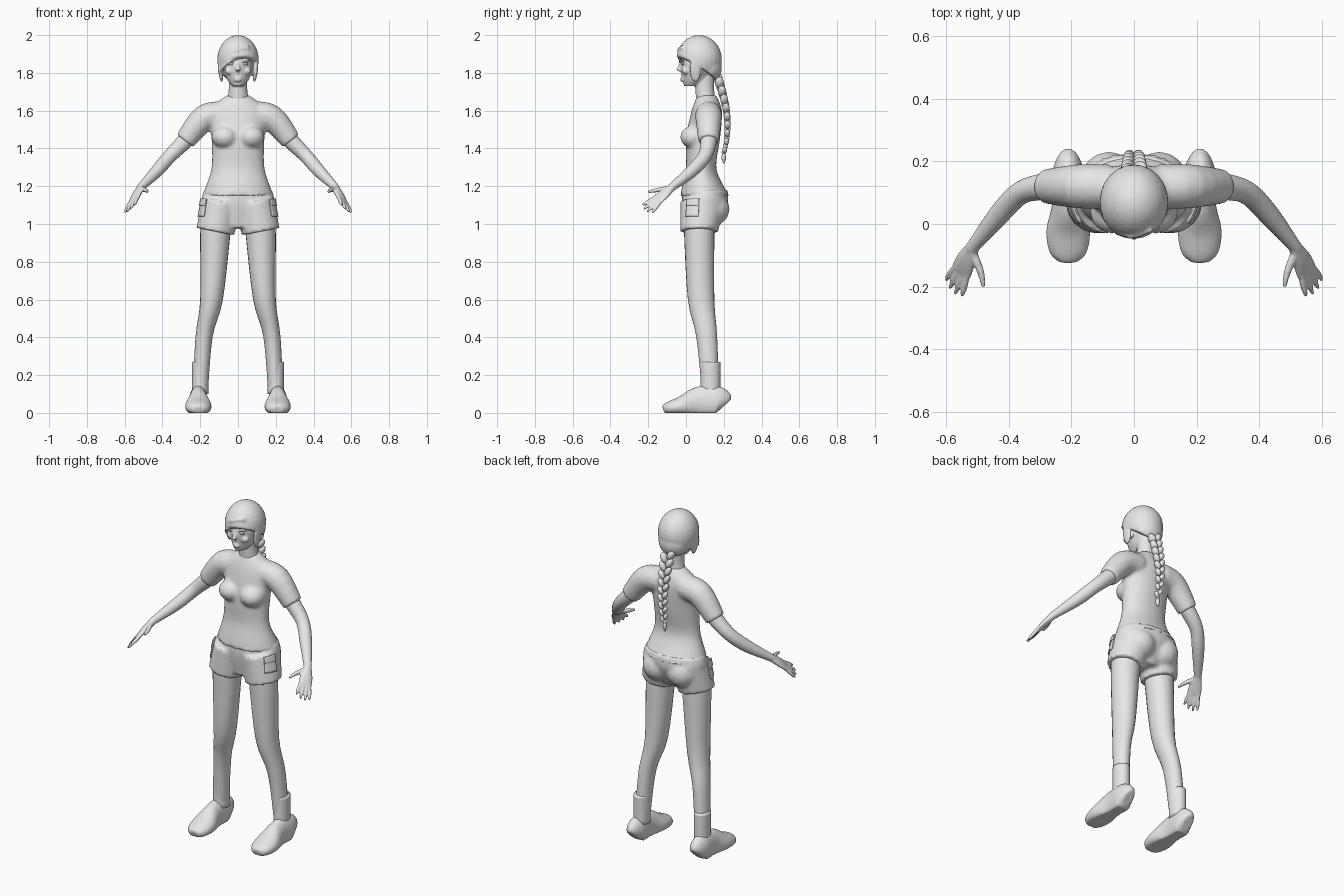
import bpy, bmesh, math
from mathutils import Vector, Matrix

if "Cube" in bpy.data.objects:
    bpy.data.objects.remove(bpy.data.objects["Cube"], do_unlink=True)

tone = (0.8, 0.8, 0.8, 1)
grey = bpy.data.materials.new("plain_grey")
grey.use_nodes = True
grey.diffuse_color = tone
grey.node_tree.nodes["Principled BSDF"].inputs["Base Color"].default_value = tone


def finish(bm, name, voxel=None):
    """Turn a bmesh into a smooth object, optionally fusing its pieces into one skin."""
    bmesh.ops.recalc_face_normals(bm, faces=bm.faces)
    for face in bm.faces:
        face.smooth = True
    mesh = bpy.data.meshes.new(name)
    bm.to_mesh(mesh)
    bm.free()
    mesh.materials.append(grey)
    ob = bpy.data.objects.new(name, mesh)
    bpy.context.collection.objects.link(ob)
    if voxel:
        fuse = ob.modifiers.new("fuse", 'REMESH')
        fuse.mode = 'VOXEL'
        fuse.voxel_size = voxel
        fuse.use_smooth_shade = True
        soften = ob.modifiers.new("soften", 'SMOOTH')
        soften.iterations = 4
    return ob


def mirror(bm):
    """Copy everything built so far to the other side."""
    everything = bm.verts[:] + bm.edges[:] + bm.faces[:]
    copy = bmesh.ops.duplicate(bm, geom=everything)["geom"]
    for item in copy:
        if isinstance(item, bmesh.types.BMVert):
            item.co.x = -item.co.x


def level(z, y, wide, deep, x=0):
    """A level cross-section."""
    return (x, y, z, wide, deep)


def around(point, radius, flat=1):
    """A cross-section square to its path."""
    return (*point, radius, radius * flat)


def blend(rows, steps=4):
    """Smooth curve through the cross-sections."""
    padded = [rows[0], *rows, rows[-1]]
    for four in zip(padded, padded[1:], padded[2:], padded[3:]):
        for k in range(steps):
            t = k / steps
            yield [b + t * (c - a + t * (2 * a - 5 * b + 4 * c - d + t * (3 * (b - c) + d - a))) / 2
                   if t else b for a, b, c, d in zip(*four)]
    yield rows[-1]


def loft(bm, rows, across=None, slant=0, sides=24):
    """Skin the cross-sections: level ones, or turned along the path if across is given."""
    rows = list(blend(rows))
    points = [Vector(row[:3]) for row in rows]
    last = len(rows) - 1
    rings = []
    for i, (point, row) in enumerate(zip(points, rows)):
        u, v = Vector((1, 0, slant)), Vector((0, 1, 0))
        if across:
            ahead = (points[min(i + 1, last)] - points[max(i - 1, 0)]).normalized()
            v = ahead.cross(across).normalized()
            u = v.cross(ahead)
        angles = [math.tau * k / sides for k in range(sides)]
        rings.append([bm.verts.new(point + u * row[3] * math.cos(a) + v * row[4] * math.sin(a))
                      for a in angles])
    for lower, upper in zip(rings, rings[1:]):
        for k in range(sides):
            bm.faces.new((lower[k - 1], lower[k], upper[k], upper[k - 1]))
    bm.faces.new(rings[0])
    bm.faces.new(rings[-1])


def ball(bm, centre, radii, tilt=0):
    matrix = (Matrix.Translation(centre) @ Matrix.Rotation(tilt, 4, 'Y')
              @ Matrix.Diagonal((*radii, 1)))
    bmesh.ops.create_uvsphere(bm, u_segments=24, v_segments=16, radius=1, matrix=matrix)


# Landmarks of the left arm
shoulder = Vector((.18, .12, 1.56))
cuff = Vector((.28, .12, 1.44))
elbow = Vector((.36, .1, 1.36))
forearm = Vector((.43, .03, 1.28))
wrist = Vector((.52, -.08, 1.19))
knuckles = Vector((.55, -.15, 1.13))

# Shirt: sleeves, bust and torso fused together
bm = bmesh.new()
collarbone = Vector((.08, .12, 1.58))
loft(bm, [around(collarbone, .07), around(shoulder, .07), around(cuff, .055)], across=Vector((0, 1, 0)))
ball(bm, (.07, .04, 1.46), (.07, .07, .06))
mirror(bm)
loft(bm, [level(1.15, .1, .19, .13), level(1.2, .09, .17, .11), level(1.3, .08, .14, .08),
          level(1.45, .09, .14, .09), level(1.6, .11, .15, .08), level(1.68, .11, .06, .05)], sides=32)
finish(bm, "shirt", voxel=.01)

# Shorts: seat, slanted leg openings and hips
bm = bmesh.new()
ball(bm, (.08, .14, 1.08), (.09, .09, .09))
loft(bm, [level(1.12, .09, .1, .12, x=.09), level(.96, .07, .1, .1, x=.12)], slant=.2)
mirror(bm)
loft(bm, [level(1.18, .1, .18, .12), level(1.1, .1, .19, .12), level(.98, .08, .1, .08)], sides=32)
shorts = finish(bm, "shorts", voxel=.01)

# Hip pockets with flaps, hugging the shorts
for name, height, half_height, lift in (("pockets", 1.09, .05, .004), ("pocket_flaps", 1.12, .02, .008)):
    bm = bmesh.new()
    matrix = (Matrix.Translation((.2, .03, height)) @ Matrix.Rotation(math.radians(65), 4, 'Z')
              @ Matrix.Rotation(math.pi / 2, 4, 'X') @ Matrix.Diagonal((.04, half_height, 1, 1)))
    bmesh.ops.create_grid(bm, x_segments=8, y_segments=8, size=1, matrix=matrix)
    mirror(bm)
    pockets = finish(bm, name)
    hug = pockets.modifiers.new("hug", 'SHRINKWRAP')
    hug.target = shorts
    hug.offset = lift
    hug.wrap_mode = 'OUTSIDE_SURFACE'
    thickness = pockets.modifiers.new("thickness", 'SOLIDIFY')
    thickness.thickness = .006
    thickness.offset = 0

# Legs
bm = bmesh.new()
loft(bm, [level(1.05, .07, .08, .08, x=.11), level(.95, .07, .08, .08, x=.12),
          level(.6, .08, .06, .07, x=.14), level(.4, .11, .045, .055, x=.18),
          level(.1, .13, .04, .045, x=.2)])
mirror(bm)
finish(bm, "legs")

# Socks
bm = bmesh.new()
loft(bm, [level(z, .13, .043, .052, x=.2) for z in (.1, .2, .27)])
mirror(bm)
finish(bm, "socks")

# Shoes: arched sections from heel to toe, flattened on the ground
bm = bmesh.new()
loft(bm, [(.21, y, height * .4, wide, height * .6) for y, height, wide in (
    (.2, .09, .03), (.17, .14, .05), (.07, .14, .05), (-.02, .09, .07), (-.09, .06, .06), (-.12, .04, .03))],
    across=Vector((1, 0, 0)))
for v in bm.verts:
    v.co.z = max(v.co.z, 0)
mirror(bm)
finish(bm, "shoes", voxel=.007)

# Arms with palm, fingers and thumb
bm = bmesh.new()
first_root, last_root = Vector((.53, -.17, 1.14)), Vector((.57, -.13, 1.12))
first_tip, last_tip = Vector((.55, -.23, 1.1)), Vector((.6, -.18, 1.06))
spread = (last_root - first_root).normalized()
loft(bm, [around(shoulder.lerp(cuff, .6), .04), around(cuff, .043), around(elbow, .037),
          around(forearm, .034), around(wrist, .02)], across=spread)
loft(bm, [around(wrist.lerp(forearm, .1), .02), around(wrist.lerp(knuckles, .5), .035, flat=.5),
          around(knuckles, .04, flat=.3)], across=spread)
for i in range(4):
    root = first_root.lerp(last_root, i / 3)
    tip = first_tip.lerp(last_tip, i / 3)
    tip += (tip - root) * math.sin(math.pi * i / 3) * .2
    loft(bm, [around(knuckles.lerp(root, .8), .011), around(root.lerp(tip, .6), .01), around(tip, .006)],
         across=spread, sides=12)
thumb_joint, thumb_tip = Vector((.49, -.15, 1.18)), Vector((.48, -.2, 1.17))
loft(bm, [around(wrist, .015), around(thumb_joint, .012), around(thumb_tip, .007)], across=spread, sides=12)
mirror(bm)
finish(bm, "arms", voxel=.005)

# Head: brows, cheeks and ears, then skull, neck and features
bm = bmesh.new()
ball(bm, (.04, -.015, 1.87), (.03, .01, .006), tilt=.1)
ball(bm, (.045, 0, 1.81), (.025, .02, .02))
ball(bm, (.08, .07, 1.81), (.01, .02, .03))
mirror(bm)
loft(bm, [level(1.73, .03, .03, .04), level(1.77, .05, .06, .07), level(1.85, .07, .085, .1),
          level(1.95, .07, .07, .08)])
loft(bm, [level(1.6, .11, .07, .05), level(1.7, .1, .05, .05), level(1.8, .1, .05, .05)])
bridge, nose_tip = Vector((0, -.02, 1.86)), Vector((0, -.04, 1.81))
loft(bm, [around(bridge, .008), around(nose_tip, .013)], across=Vector((1, 0, 0)), sides=12)
for lip_height in (1.76, 1.772):
    ball(bm, (0, -.02, lip_height), (.02, .01, .006))
ball(bm, (0, 0, 1.74), (.02, .01, .01))
finish(bm, "head", voxel=.005)

# Eyes with upper lids
bm = bmesh.new()
ball(bm, (.036, -.015, 1.847), (.016, .01, .007))
ball(bm, (.036, -.02, 1.855), (.02, .01, .003), tilt=.1)
mirror(bm)
finish(bm, "eyes")

# Hair: cap cut along a slanted hairline, side locks and swept fringe
bm = bmesh.new()
ball(bm, (0, .07, 1.87), (.11, .12, .13))
ball(bm, (0, .11, 1.83), (.09, .08, .09))
bmesh.ops.bisect_plane(bm, geom=bm.verts[:] + bm.edges[:] + bm.faces[:], plane_co=(0, -.04, 1.88),
                       plane_no=(-.2, .6, 1), clear_inner=True)
bmesh.ops.holes_fill(bm, edges=[edge for edge in bm.edges if edge.is_boundary])
for side in (1, -1):
    ball(bm, (side * .093, .05, 1.82), (.013, .03, .07), tilt=side * .1)
parting, brow, temple = Vector((.06, -.01, 1.93)), Vector((-.03, -.03, 1.89)), Vector((-.1, .04, 1.81))
loft(bm, [around(parting, .02, flat=.5), around(brow, .03, flat=.4), around(temple, .02, flat=.5)],
     across=Vector((.5, -.2, .8)))
finish(bm, "hair", voxel=.006)

# Braid: overlapping slanted lobes down a bowed line, then a tie and tuft
bm = bmesh.new()
lobes = 18
for i in range(lobes):
    t = i / lobes
    side = 1 if i % 2 else -1
    size = .02 * (1 - t / 2)
    centre = Vector((side * size, .17 + .05 * math.sin(t * 2.5), 1.77 - .4 * t))
    ball(bm, centre, (size, size * 1.2, size * 1.7), tilt=side * .5)
tie, end = Vector((0, .2, 1.38)), Vector((0, .2, 1.32))
ball(bm, tie, (.012, .012, .01))
loft(bm, [around(tie, .006), around(tie.lerp(end, .5), .012), around(end, .002)],
     across=Vector((1, 0, 0)), sides=12)
finish(bm, "braid")
